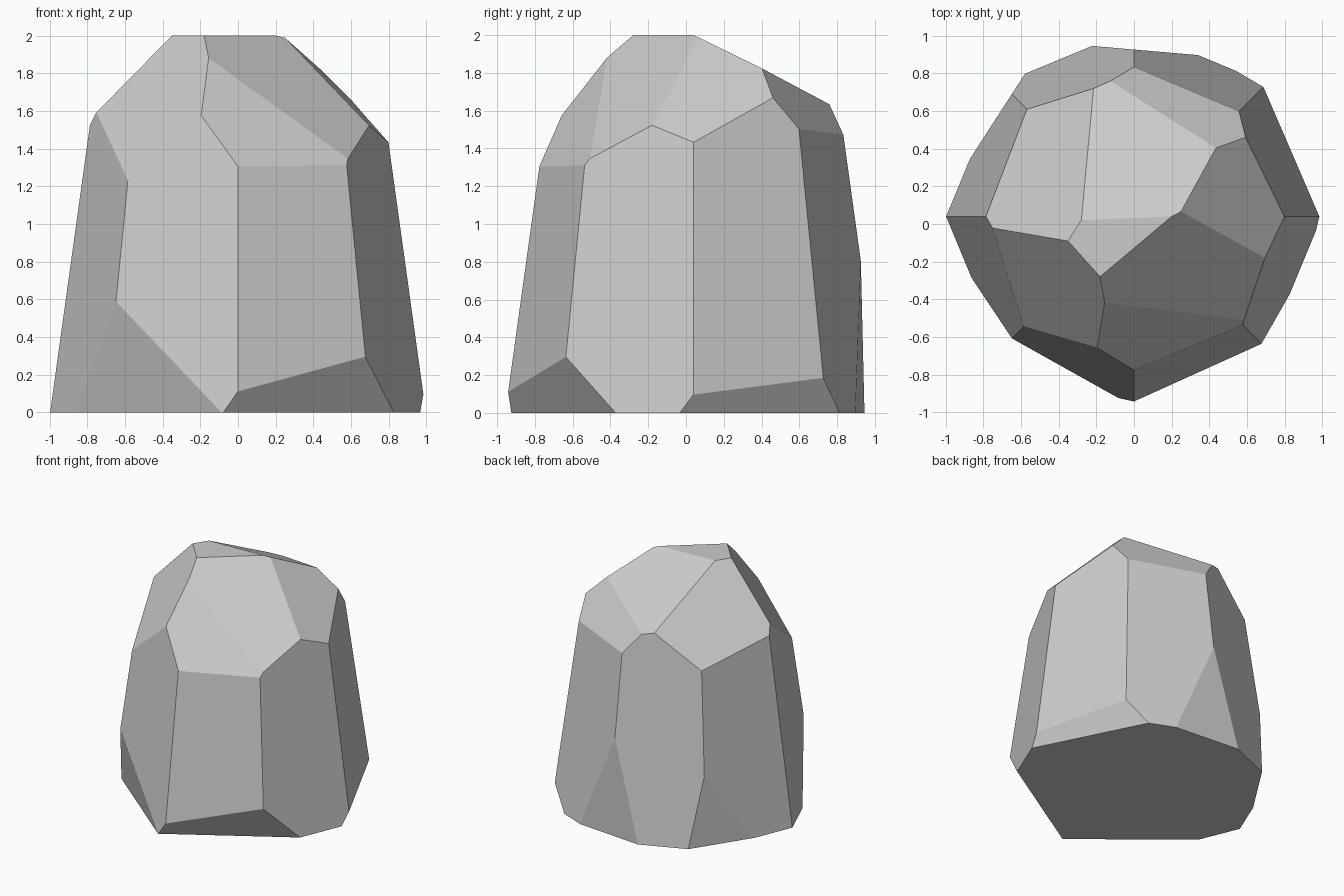
import bpy
import bmesh
from mathutils import Matrix, Vector

default_cube = bpy.data.objects.get("Cube")
if default_cube:
    bpy.data.objects.remove(default_cube, do_unlink=True)


def make_material(name, colour):
    material = bpy.data.materials.new(name)
    material.use_nodes = True
    material.diffuse_color = colour
    material.node_tree.nodes["Principled BSDF"].inputs["Base Color"].default_value = colour
    return material


def chisel(bm, normal, distance):
    """Slice off everything where normal . point > distance and cap the cut."""
    normal = Vector(normal)
    result = bmesh.ops.bisect_plane(
        bm,
        geom=bm.verts[:] + bm.edges[:] + bm.faces[:],
        dist=0.0001,
        plane_co=normal * (distance / normal.length_squared),
        plane_no=normal,
        clear_outer=True,
    )
    rim = [item for item in result["geom_cut"] if isinstance(item, bmesh.types.BMEdge)]
    if rim:
        bmesh.ops.contextual_create(bm, geom=rim)


# Sloping facets around the crown: outward normal, distance
crown_cuts = [
    ((-0.916, 0.583, 1), 2.268),
    ((-0.02, 0.5, 1), 2.016),
    ((0.503, 1.323, 1), 2.575),
    ((1.008, -0.065, 1), 2.235),
    ((0.631, -0.75, 1), 2.096),
    ((0.556, -1.364, 1), 2.364),
    ((-1.2, -1.075, 1), 2.517),
]

# Chips around the foot, undercut or upright
foot_cuts = [
    ((1.05, -1.72, -1), 1.508),
    ((-3.3, -4.02, -1), 3.99),
    ((1.784, 0.9, -1), 1.694),
    ((0.086, 0.996, 0), 0.922),
    ((-0.84, 0.543, 0), 0.919),
]

# Tapered eight-sided block, chiselled into a boulder
bm = bmesh.new()
bmesh.ops.create_cone(
    bm,
    cap_ends=True,
    segments=8,
    radius1=0.997,
    radius2=0.72,
    depth=2,
    matrix=Matrix.Translation((0, 0.04, 1)),
)
for normal, distance in crown_cuts + foot_cuts:
    chisel(bm, normal, distance)
bmesh.ops.recalc_face_normals(bm, faces=bm.faces[:])

mesh = bpy.data.meshes.new("boulder")
bm.to_mesh(mesh)
bm.free()
mesh.shade_flat()
mesh.materials.append(make_material("stone grey", (0.6, 0.6, 0.6, 1)))
boulder = bpy.data.objects.new("boulder", mesh)
bpy.context.collection.objects.link(boulder)
